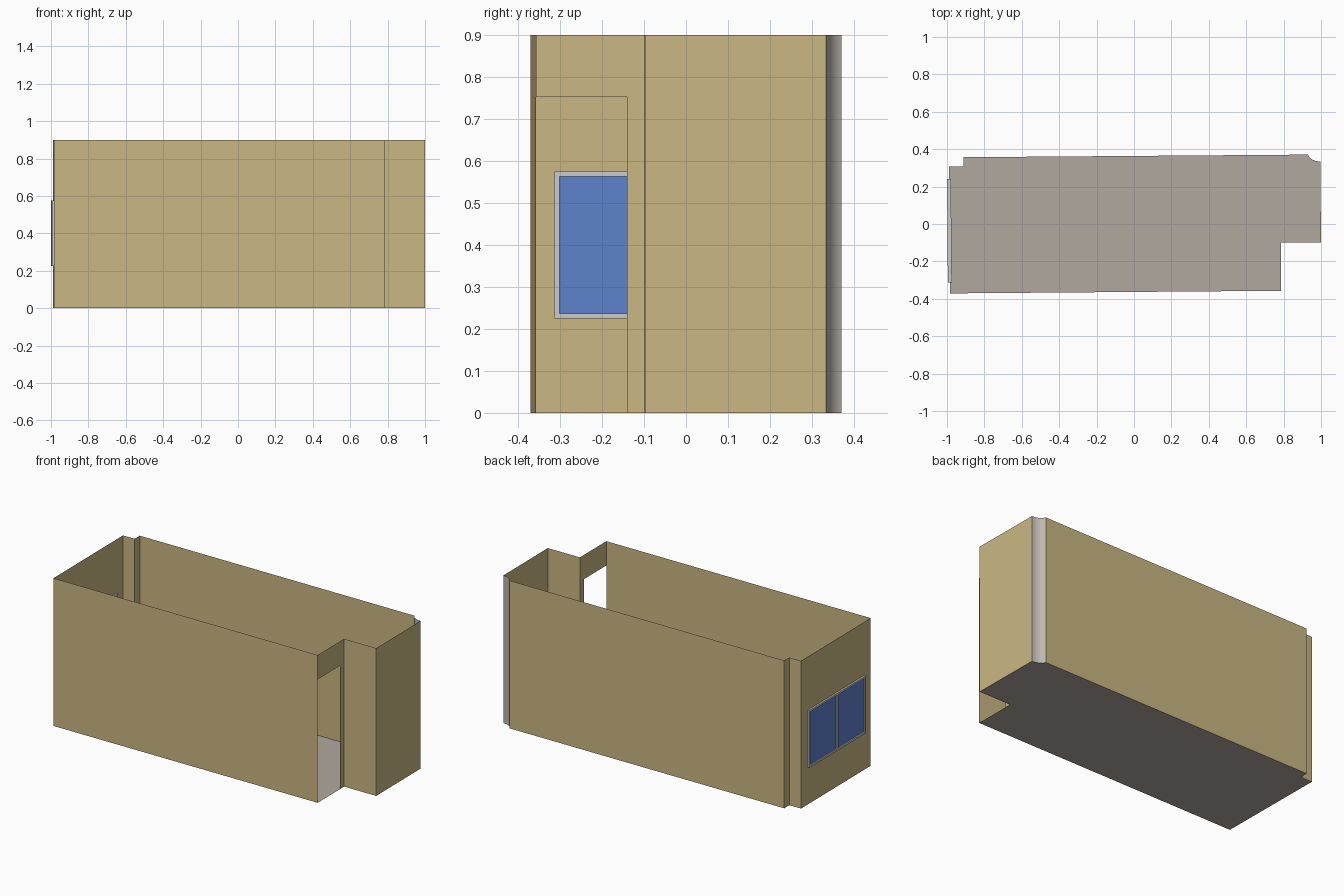
import bpy, bmesh, math
from mathutils import Vector, Matrix

if "Cube" in bpy.data.objects:
    bpy.data.objects.remove(bpy.data.objects["Cube"])

HEIGHT = 0.9


def material(name, r, g, b):
    lin = [((c / 255 + 0.055) / 1.055) ** 2.4 for c in (r, g, b)]
    m = bpy.data.materials.new(name)
    m.diffuse_color = (*lin, 1)
    m.use_nodes = True
    m.node_tree.nodes["Principled BSDF"].inputs["Base Color"].default_value = m.diffuse_color
    return m


tan = material("tan_wall", 202, 183, 131)
floor_grey = material("floor_grey", 177, 169, 159)
column_grey = material("column_grey", 190, 185, 177)
frame_grey = material("frame_light_grey", 203, 203, 206)
blue = material("glass_blue", 92, 130, 205)


def finish(bm, name, mat, matrix=None):
    bmesh.ops.remove_doubles(bm, verts=bm.verts, dist=1e-5)
    me = bpy.data.meshes.new(name)
    bm.to_mesh(me)
    bm.free()
    me.materials.append(mat)
    ob = bpy.data.objects.new(name, me)
    bpy.context.collection.objects.link(ob)
    if matrix:
        ob.matrix_world = matrix
    return ob


def add_wall(bm, a, b, hole=None):
    """Upright sheet from a to b; hole = (u0, u1, z0, z1) measured along the wall."""
    a, b = Vector(a), Vector(b)
    length = (b - a).length
    us, zs = {0, length}, {0, HEIGHT}
    if hole:
        us |= set(hole[:2])
        zs |= set(hole[2:])
    us, zs = sorted(us), sorted(zs)
    for u0, u1 in zip(us, us[1:]):
        for z0, z1 in zip(zs, zs[1:]):
            if hole and hole[0] <= u0 < hole[1] and hole[2] <= z0 < hole[3]:
                continue
            corners = [(u0, z0), (u1, z0), (u1, z1), (u0, z1)]
            bm.faces.new([bm.verts.new((*a.lerp(b, u / length), z)) for u, z in corners])


# Room outline, counter-clockwise, with the curved column corner in the middle
front_left, front_right = (-0.984, -0.371), (0.787, -0.357)
notch, right_front, right_back = (0.785, -0.10), (1.0, -0.098), (0.996, 0.334)
back_right, back_left = (0.93, 0.371), (-0.912, 0.357)
step, left_back = (-0.912, 0.308), (-0.990, 0.307)

p0, p1, p2 = Vector(right_back), Vector((0.945, 0.336)), Vector(back_right)
curve = [tuple(p0.lerp(p1, t).lerp(p1.lerp(p2, t), t)) for t in [i / 10 for i in range(11)]]

# Walls, with a doorway in the notch and a window in the left end
window = (0.067, 0.620, 0.225, 0.575)
inset = 0.012
bm = bmesh.new()
add_wall(bm, front_left, front_right)
add_wall(bm, front_right, notch, (0, 0.217, 0, 0.752))
add_wall(bm, notch, right_front)
add_wall(bm, right_front, right_back)
add_wall(bm, back_right, back_left)
add_wall(bm, back_left, step)
add_wall(bm, step, left_back)
add_wall(bm, left_back, front_left, window)
finish(bm, "walls", tan)

# Rounded column face in the back right corner
bm = bmesh.new()
for a, b in zip(curve, curve[1:]):
    add_wall(bm, a, b)
column = finish(bm, "column", column_grey)
for p in column.data.polygons:
    p.use_smooth = True

# Floor
bm = bmesh.new()
outline = [front_left, front_right, notch, right_front, *curve, back_left, step, left_back]
bm.faces.new([bm.verts.new((x, y, 0)) for x, y in outline])
finish(bm, "floor", floor_grey)

# Window, built in wall space: x along the wall, y through it
along = Vector((*front_left, 0)) - Vector((*left_back, 0))
wall_space = Matrix.Translation((*left_back, 0)) @ Matrix.Rotation(
    math.atan2(along.y, along.x), 4, 'Z')


def add_box(bm, u0, u1, z0, z1, half):
    m = Matrix.Translation(((u0 + u1) / 2, 0, (z0 + z1) / 2)) @ Matrix.Diagonal(
        (u1 - u0, 2 * half, z1 - z0, 1))
    bmesh.ops.create_cube(bm, size=1, matrix=m)


u0, u1, z0, z1 = window
mid = (u0 + u1) / 2
bm = bmesh.new()
for z in (z0, z1 - inset):
    add_box(bm, u0, u1, z, z + inset, 0.0105)
for u in (u0, mid - inset / 2, u1 - inset):
    add_box(bm, u, u + inset, z0 + inset, z1 - inset, 0.0105)
finish(bm, "window_frame", frame_grey, wall_space)

bm = bmesh.new()
for a, b in ((u0 + inset, mid - inset / 2), (mid + inset / 2, u1 - inset)):
    add_box(bm, a, b, z0 + inset, z1 - inset, 0.003)
finish(bm, "window_glass", blue, wall_space)
